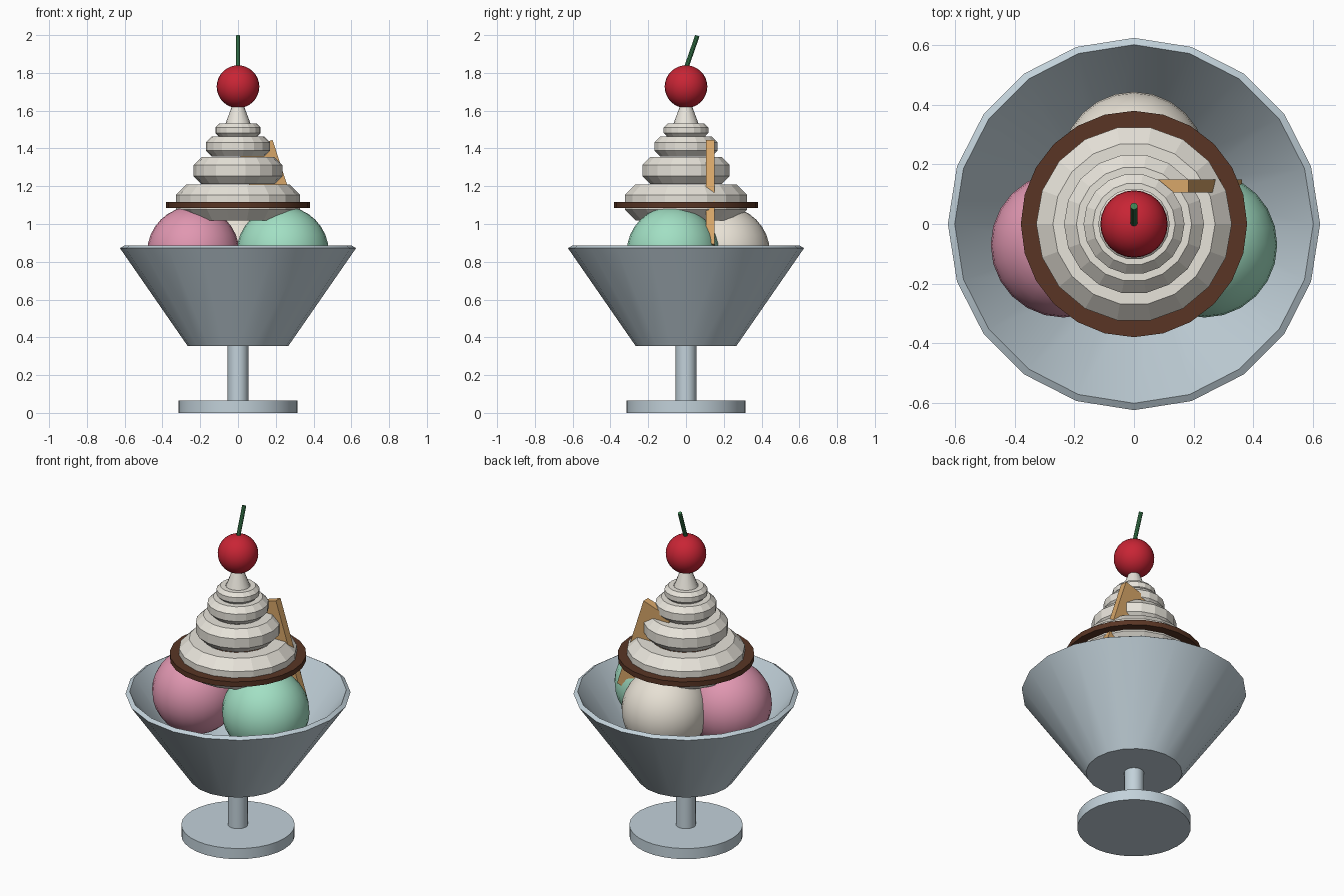
import bpy
import bmesh
from math import pi, sin, cos, radians
from mathutils import Vector, Matrix

cube = bpy.data.objects.get("Cube")
if cube:
    bpy.data.objects.remove(cube, do_unlink=True)


def material(name, rgb):
    mat = bpy.data.materials.new(name)
    mat.use_nodes = True
    mat.diffuse_color = (*rgb, 1)
    mat.node_tree.nodes["Principled BSDF"].inputs["Base Color"].default_value = (*rgb, 1)
    return mat


GLASS = material("pale blue glass", (0.54, 0.64, 0.70))
CREAM = material("whipped cream", (0.80, 0.77, 0.70))
VANILLA = material("vanilla", (0.80, 0.75, 0.66))
PINK = material("strawberry pink", (0.75, 0.31, 0.44))
MINT = material("mint green", (0.36, 0.74, 0.55))
BROWN = material("chocolate brown", (0.10, 0.036, 0.018))
TAN = material("wafer tan", (0.68, 0.38, 0.14))
RED = material("cherry red", (0.58, 0.018, 0.035))
GREEN = material("stem green", (0.045, 0.23, 0.085))


def finish(name, bm, mat, smooth=True):
    bmesh.ops.recalc_face_normals(bm, faces=bm.faces[:])
    mesh = bpy.data.meshes.new(name)
    bm.to_mesh(mesh)
    bm.free()
    mesh.materials.append(mat)
    obj = bpy.data.objects.new(name, mesh)
    bpy.context.collection.objects.link(obj)
    if smooth:
        bpy.ops.object.select_all(action='DESELECT')
        obj.select_set(True)
        bpy.context.view_layer.objects.active = obj
        bpy.ops.object.shade_smooth_by_angle(angle=radians(30))
    return obj


def lathe(name, profile, sides, mat, closed=False, smooth=True):
    """Turn (radius, height) points around z; open profiles get end caps."""
    bm = bmesh.new()
    rings = [[bm.verts.new((r * cos(2 * pi * i / sides), r * sin(2 * pi * i / sides), z))
              for i in range(sides)] for r, z in profile]
    pairs = list(zip(rings, rings[1:]))
    if closed:
        pairs.append((rings[-1], rings[0]))
    else:
        bm.faces.new(rings[0])
        bm.faces.new(rings[-1])
    for a, b in pairs:
        for i in range(sides):
            j = (i + 1) % sides
            bm.faces.new((a[i], a[j], b[j], b[i]))
    return finish(name, bm, mat, smooth)


def ball(name, centre, radius, mat):
    bm = bmesh.new()
    bmesh.ops.create_uvsphere(bm, u_segments=24, v_segments=16, radius=radius,
                              matrix=Matrix.Translation(centre))
    return finish(name, bm, mat)


# Glass dish: foot, stem and hollow flared bowl
lathe("foot", [(0.315, 0), (0.315, 0.065)], 32, GLASS)
lathe("glass_stem", [(0.055, 0.06), (0.055, 0.365)], 16, GLASS)
lathe("bowl", [(0.267, 0.355), (0.625, 0.872), (0.602, 0.886), (0.255, 0.385)], 20, GLASS)

# Three scoops
ball("strawberry_scoop", (-0.237, -0.07, 0.85), 0.244, PINK)
ball("mint_scoop", (0.237, -0.07, 0.85), 0.244, MINT)
ball("vanilla_scoop", (0, 0.2, 0.85), 0.244, VANILLA)

# Sauce disc under the cream
lathe("sauce_disc", [(0.38, 1.085), (0.38, 1.116)], 24, BROWN)

# Stacked cream rings with octagonal sections, then the tip
rings = [(0.233, 0.103, 1.115), (0.164, 0.077, 1.283), (0.116, 0.058, 1.41), (0.084, 0.039, 1.496)]
for n, (major, minor, z) in enumerate(rings, 1):
    section = [(major + minor * cos((k + 0.5) * pi / 4), z + minor * sin((k + 0.5) * pi / 4))
               for k in range(8)]
    lathe(f"cream_ring_{n}", section, 18, CREAM, closed=True, smooth=False)
lathe("cream_tip", [(0.067, 1.53), (0.022, 1.65)], 16, CREAM)

# Wafer: a tilted slab placed by its upper outer corner
length, width, thick = 0.58, 0.19, 0.044
bm = bmesh.new()
bmesh.ops.create_cube(bm, size=1)
bmesh.ops.scale(bm, vec=(width, thick, length), verts=bm.verts[:])
bmesh.ops.translate(bm, vec=(-width / 2, 0, -length / 2), verts=bm.verts[:])
bmesh.ops.transform(bm, matrix=Matrix.Translation((0.183, 0.128, 1.445))
                    @ Matrix.Rotation(radians(-18), 4, 'Y'), verts=bm.verts[:])
finish("wafer", bm, TAN, smooth=False)

# Cherry and its leaning stalk
ball("cherry", (0, 0, 1.727), 0.113, RED)
start, end = Vector((0, -0.005, 1.81)), Vector((0, 0.06, 1.997))
axis = end - start
bm = bmesh.new()
bmesh.ops.create_cone(bm, cap_ends=True, segments=10, radius1=0.012, radius2=0.012,
                      depth=axis.length,
                      matrix=Matrix.Translation((start + end) / 2)
                      @ axis.to_track_quat('Z', 'Y').to_matrix().to_4x4())
finish("cherry_stalk", bm, GREEN, smooth=False)
